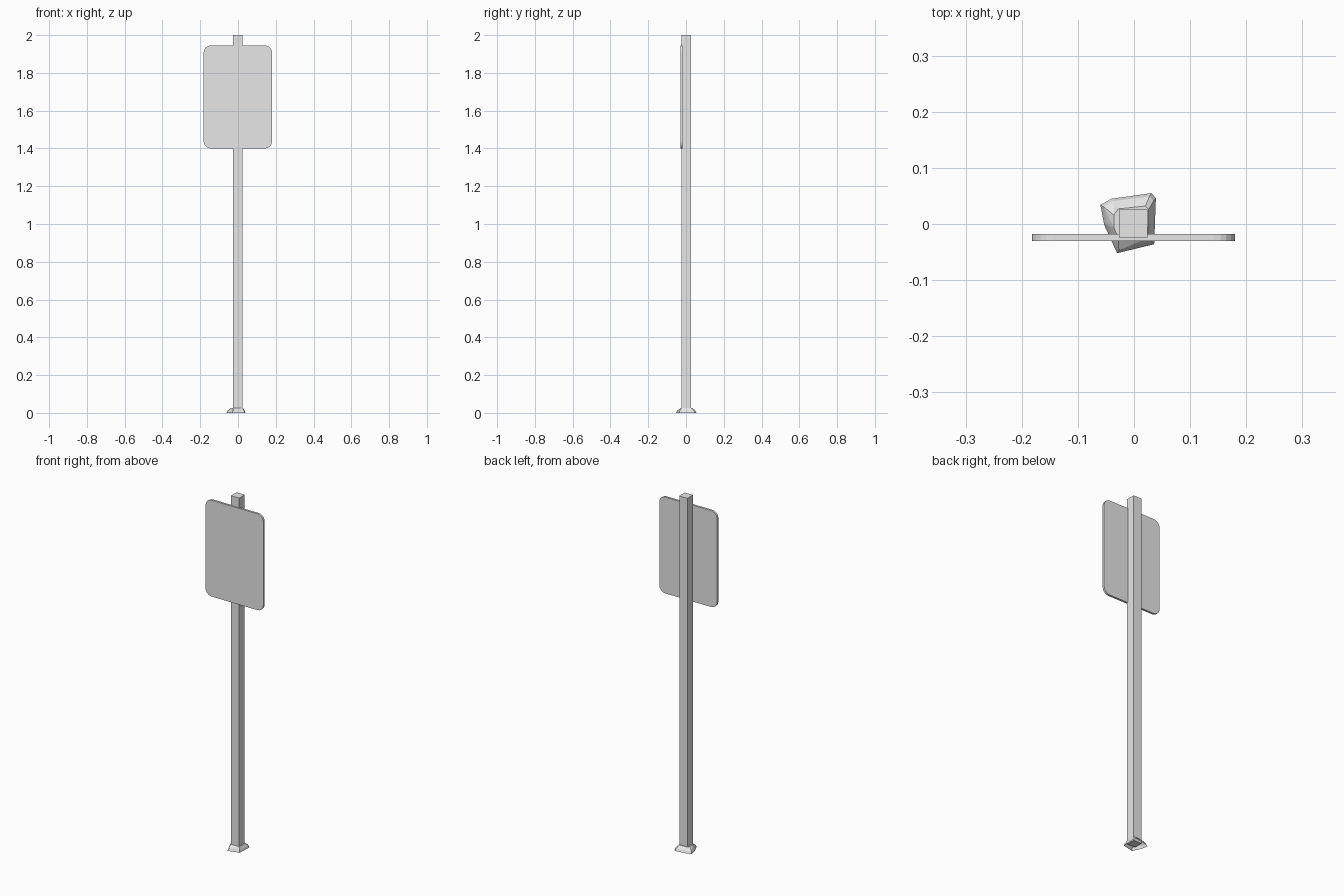
import bpy
import bmesh
import math

if "Cube" in bpy.data.objects:
    bpy.data.objects.remove(bpy.data.objects["Cube"], do_unlink=True)

grey = bpy.data.materials.new("plain grey")
grey.use_nodes = True
grey.diffuse_color = (0.8, 0.8, 0.8, 1)
grey.node_tree.nodes["Principled BSDF"].inputs["Base Color"].default_value = (0.8, 0.8, 0.8, 1)


def finish(name, bm):
    bmesh.ops.recalc_face_normals(bm, faces=bm.faces)
    mesh = bpy.data.meshes.new(name)
    bm.to_mesh(mesh)
    bm.free()
    mesh.materials.append(grey)
    obj = bpy.data.objects.new(name, mesh)
    bpy.context.collection.objects.link(obj)
    return obj


def box(name, low, high):
    bm = bmesh.new()
    bmesh.ops.create_cube(bm, size=1)
    for v in bm.verts:
        for i in range(3):
            v.co[i] = low[i] if v.co[i] < 0 else high[i]
    return finish(name, bm)


# Square post
box("post", (-0.027, -0.024, 0.008), (0.024, 0.026, 2.0))

# Sign panel: rounded rectangle extruded backwards
left, right, bottom, top = -0.182, 0.180, 1.40, 1.945
radius, steps = 0.038, 5
bm = bmesh.new()
outline = []
corners = [(right - radius, top - radius), (left + radius, top - radius),
           (left + radius, bottom + radius), (right - radius, bottom + radius)]
for quarter, (cx, cz) in enumerate(corners):
    for s in range(steps + 1):
        a = math.pi / 2 * (quarter + s / steps)
        outline.append(bm.verts.new((cx + radius * math.cos(a), -0.03, cz + radius * math.sin(a))))
front = bm.faces.new(outline)
back = bmesh.ops.extrude_face_region(bm, geom=[front], use_keep_orig=True)
for v in back["geom"]:
    if isinstance(v, bmesh.types.BMVert):
        v.co.y = -0.018
finish("sign_panel", bm)

# Rough soil mound: an open skirt of flat facets rising to the post
foot = [(-0.030, -0.052), (0.036, -0.036), (0.039, 0.046), (0.031, 0.055),
        (-0.040, 0.045), (-0.060, 0.034), (-0.053, -0.002)]
rim = [(-0.028, -0.025), (0.025, -0.025), (0.026, 0.026), (0.020, 0.032),
       (-0.028, 0.027), (-0.036, 0.016), (-0.036, -0.006)]
bm = bmesh.new()
low = [bm.verts.new((x, y, 0.0)) for x, y in foot]
mid = [bm.verts.new((x * 0.9, y * 0.9, 0.012)) for x, y in foot]
high = [bm.verts.new((x, y, 0.027)) for x, y in rim]
count = len(foot)
for i in range(count):
    j = (i + 1) % count
    bm.faces.new((low[i], low[j], mid[j], mid[i]))
    bm.faces.new((mid[i], mid[j], high[j]))
    bm.faces.new((mid[i], high[j], high[i]))
bm.faces.new(high)
finish("soil_mound", bm)
